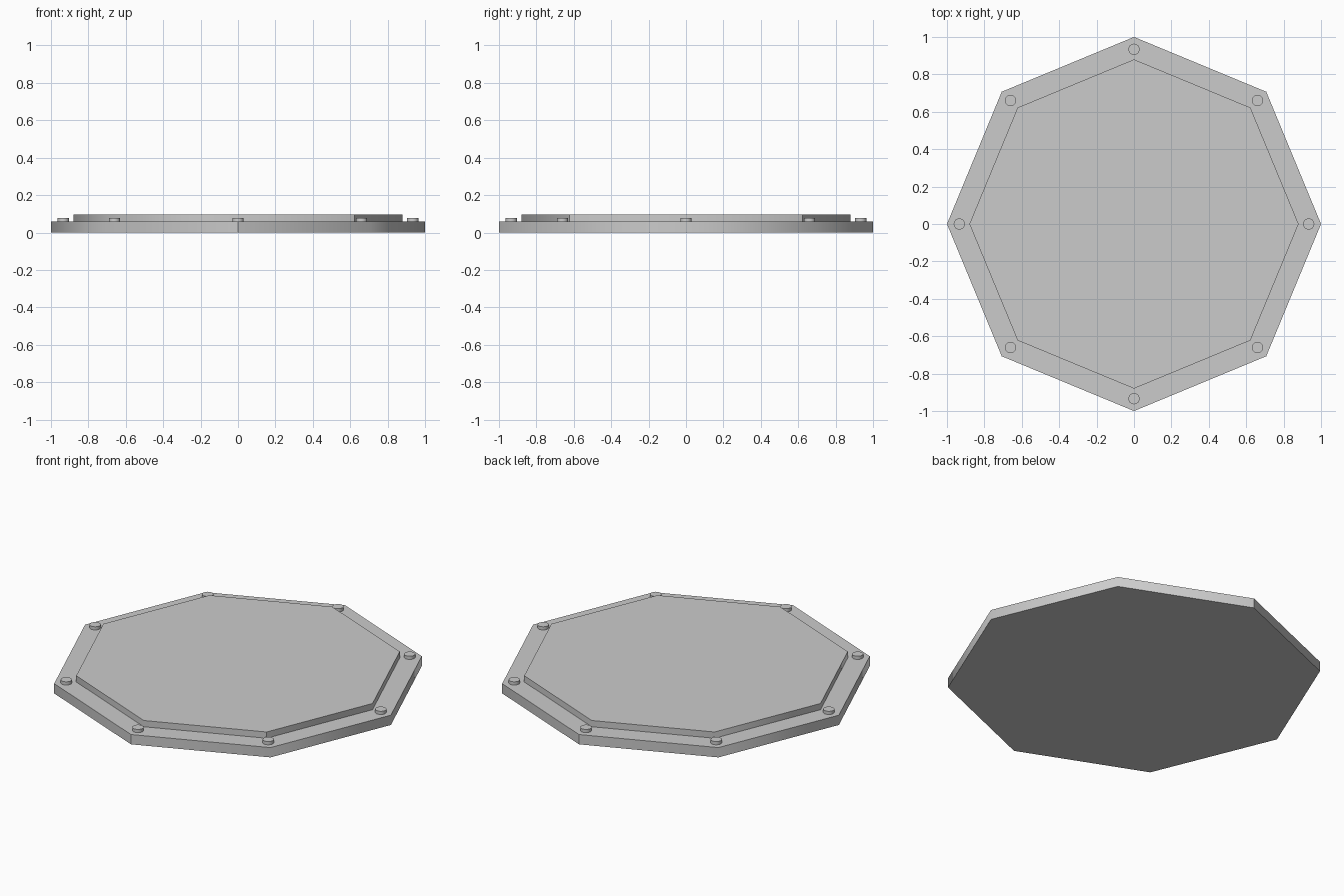
import bpy
from math import radians, cos, sin

cube = bpy.data.objects.get("Cube")
if cube:
    bpy.data.objects.remove(cube, do_unlink=True)

# One plain grey for every part
GREY = (0.6, 0.6, 0.6, 1)
grey = bpy.data.materials.new("plain_grey")
grey.use_nodes = True
grey.diffuse_color = GREY
for node in grey.node_tree.nodes:
    if node.type == "BSDF_PRINCIPLED":
        node.inputs["Base Color"].default_value = GREY


def disc(name, sides, radius, bottom, top, x=0, y=0, creases=()):
    """Upright prism with softened walls; creases are corner angles kept hard."""
    bpy.ops.mesh.primitive_cylinder_add(
        vertices=sides, radius=radius, depth=top - bottom,
        location=(x, y, (bottom + top) / 2))
    obj = bpy.context.object
    obj.name = name
    obj.data.materials.append(grey)
    bpy.ops.object.shade_smooth_by_angle(angle=radians(50))
    mesh = obj.data
    for edge in mesh.edges:
        a, b = (mesh.vertices[i].co for i in edge.vertices)
        if abs(a.z - b.z) < 1e-4:
            continue
        for angle in map(radians, creases):
            if a.x * cos(angle) + a.y * sin(angle) > radius * 0.99:
                edge.use_edge_sharp = True
    return obj


# Octagonal base and the raised panel on it
disc("base_plate", 8, 1.0, 0, 0.058, creases=(90, 270))
disc("raised_panel", 8, 0.88, 0.058, 0.095, creases=(45, 315))

# One round stud at each corner of the rim
for i in range(8):
    a = radians(45 * i)
    disc(f"corner_stud_{i + 1}", 32, 0.03, 0.055, 0.077,
         0.934 * cos(a), 0.934 * sin(a))
